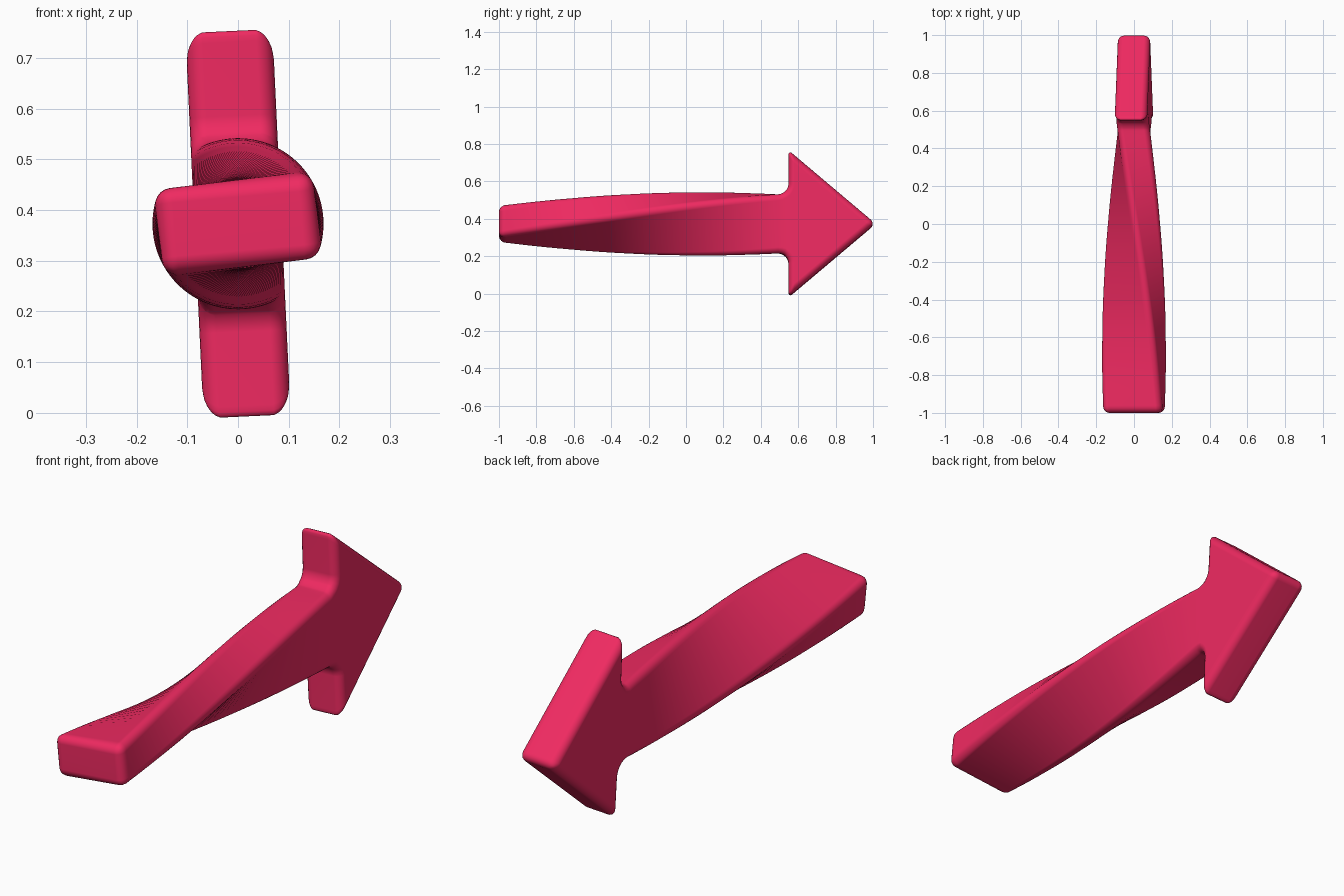
import bpy, bmesh, math
from mathutils import Matrix, Vector

if "Cube" in bpy.data.objects:
    bpy.data.objects.remove(bpy.data.objects["Cube"])

CENTER_Z = 0.373
HALF_THICK = 0.086
START_ANGLE, END_ANGLE = math.radians(5), math.radians(92.7)
TWIST_START, TWIST_END = -1.0, 0.535

bm = bmesh.new()

# Flat arrow outline: x is the width direction, y runs along the arrow
half = [(0.158, -1.0), (0.158, 0.548), (0.392, 0.548)]
outline = half + [(0, 1.012)] + [(-x, y) for x, y in reversed(half)]
verts = [bm.verts.new((x, y, -HALF_THICK)) for x, y in outline]
bm.faces.new(verts)

# Fillet the two inner corners where the shaft meets the head
bmesh.ops.bevel(bm, geom=[verts[1], verts[5]], offset=0.055, segments=6,
                profile=0.5, affect='VERTICES')

# Thicken the outline into a slab
ext = bmesh.ops.extrude_face_region(bm, geom=bm.faces[:])
bmesh.ops.translate(bm, vec=(0, 0, 2 * HALF_THICK),
                    verts=[g for g in ext['geom'] if isinstance(g, bmesh.types.BMVert)])
bmesh.ops.recalc_face_normals(bm, faces=bm.faces[:])

# Round every sharp edge
sharp = [e for e in bm.edges if e.calc_face_angle(0) > math.radians(30)]
bmesh.ops.bevel(bm, geom=sharp, offset=0.033, segments=5, profile=0.5,
                affect='EDGES', clamp_overlap=True)

# Slice the shaft so that it can twist
cuts = 44
for i in range(cuts + 1):
    y = -0.96 + (TWIST_END + 0.96) * i / cuts
    bmesh.ops.bisect_plane(bm, geom=bm.verts[:] + bm.edges[:] + bm.faces[:],
                           plane_co=(0, y, 0), plane_no=(0, 1, 0), dist=1e-5)

# Twist the shaft about its length; the head keeps the final angle
for v in bm.verts:
    t = min(max((v.co.y - TWIST_START) / (TWIST_END - TWIST_START), 0), 1)
    angle = START_ANGLE + t * (END_ANGLE - START_ANGLE)
    v.co = Matrix.Rotation(-angle, 3, 'Y') @ v.co + Vector((0, 0, CENTER_Z))

bmesh.ops.recalc_face_normals(bm, faces=bm.faces[:])
for f in bm.faces:
    f.smooth = True

mesh = bpy.data.meshes.new("twisted_arrow")
bm.to_mesh(mesh)
bm.free()
arrow = bpy.data.objects.new("twisted_arrow", mesh)
bpy.context.collection.objects.link(arrow)
arrow.modifiers.new("even_shading", 'WEIGHTED_NORMAL')

mat = bpy.data.materials.new("pink_red")
mat.diffuse_color = (0.87, 0.023, 0.12, 1)
mat.use_nodes = True
mat.node_tree.nodes["Principled BSDF"].inputs["Base Color"].default_value = mat.diffuse_color
mesh.materials.append(mat)
